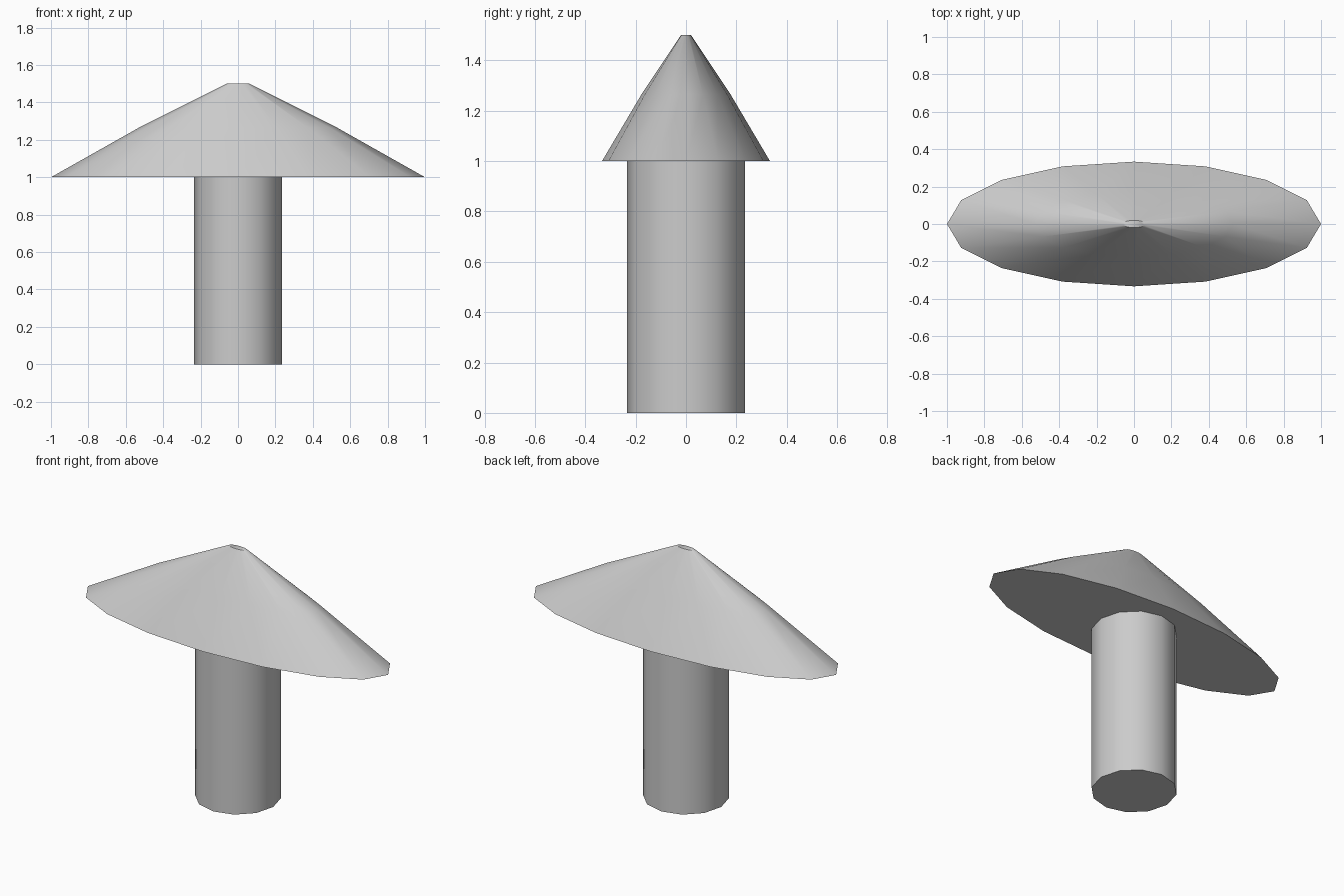
import bpy, bmesh, math

cube = bpy.data.objects.get("Cube")
if cube:
    bpy.data.objects.remove(cube, do_unlink=True)

grey = bpy.data.materials.new("light_grey")
grey.use_nodes = True
colour = (0.6, 0.6, 0.6, 1)
grey.diffuse_color = colour
grey.node_tree.nodes["Principled BSDF"].inputs["Base Color"].default_value = colour


def lathe(name, profile, sides, depth):
    """Stack of elliptical rings (radius, z), squashed in y by depth, with flat ends."""
    bm = bmesh.new()
    rings = []
    for radius, z in profile:
        angles = [math.tau * i / sides for i in range(sides)]
        rings.append([bm.verts.new((radius * math.cos(a), radius * depth * math.sin(a), z))
                      for a in angles])
    for low, high in zip(rings, rings[1:]):
        for i in range(sides):
            j = (i + 1) % sides
            bm.faces.new((low[i], low[j], high[j], high[i]))
    bm.faces.new(rings[0][::-1])
    bm.faces.new(rings[-1])
    mesh = bpy.data.meshes.new(name)
    bm.to_mesh(mesh)
    bm.free()
    mesh.materials.append(grey)
    obj = bpy.data.objects.new(name, mesh)
    bpy.context.collection.objects.link(obj)
    bpy.ops.object.select_all(action='DESELECT')
    obj.select_set(True)
    bpy.context.view_layer.objects.active = obj
    bpy.ops.object.shade_smooth_by_angle(angle=math.radians(40))
    return obj


# Round stem
lathe("stem", [(0.235, 0), (0.235, 1)], 12, 1)

# Wide flattened cap with a slight bulge and a small flat top
lathe("cap", [(1, 1), (0.53, 1.265), (0.06, 1.5)], 16, 1 / 3)
